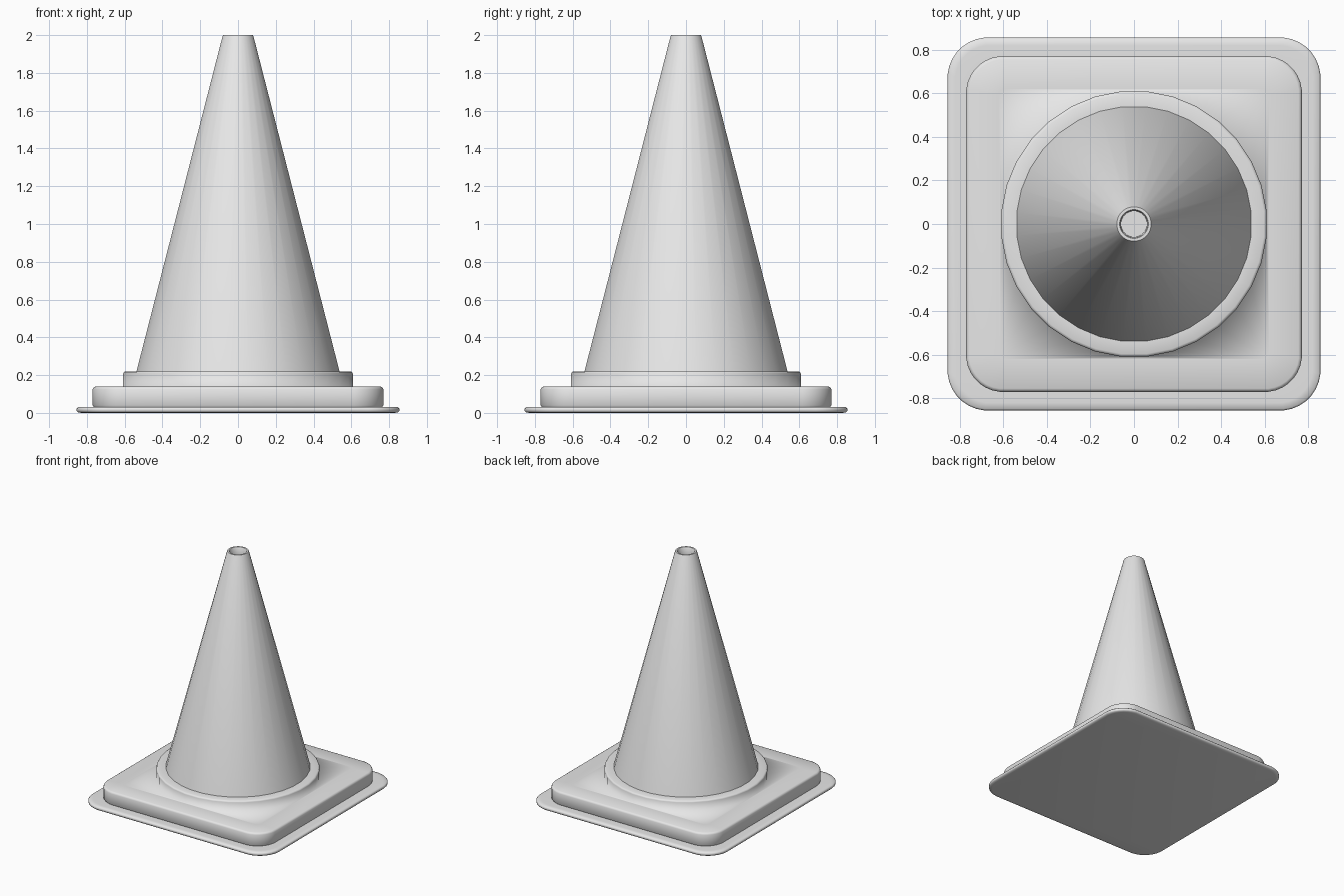
import bpy, bmesh, math

old = bpy.data.objects.get("Cube")
if old:
    bpy.data.objects.remove(old)

STEPS = 8  # points per quarter turn

grey = bpy.data.materials.new("light_grey")
grey.use_nodes = True
colour = (0.8, 0.8, 0.8, 1)
grey.diffuse_color = colour
grey.node_tree.nodes["Principled BSDF"].inputs["Base Color"].default_value = colour


def ring(bm, half, corner, z):
    """Rounded square outline; a circle when corner equals half."""
    verts = []
    for i in range(4 * STEPS):
        a = (i + 0.5) * math.pi / 2 / STEPS
        c, s = math.cos(a), math.sin(a)
        inner = half - corner
        verts.append(bm.verts.new((math.copysign(inner, c) + corner * c,
                                   math.copysign(inner, s) + corner * s, z)))
    return verts


def loft(name, sections, cap_start=False, cap_end=False, angle=40):
    """Skin a stack of (half width, corner radius, height) outlines."""
    bm = bmesh.new()
    rings = [ring(bm, *s) for s in sections]
    n = 4 * STEPS
    for low, high in zip(rings, rings[1:]):
        for i in range(n):
            j = (i + 1) % n
            bm.faces.new((low[i], low[j], high[j], high[i]))
    if cap_start:
        bm.faces.new(rings[0][::-1])
    if cap_end:
        bm.faces.new(rings[-1])
    mesh = bpy.data.meshes.new(name)
    bm.to_mesh(mesh)
    bm.free()
    mesh.materials.append(grey)
    obj = bpy.data.objects.new(name, mesh)
    bpy.context.collection.objects.link(obj)
    bpy.ops.object.select_all(action='DESELECT')
    obj.select_set(True)
    bpy.context.view_layer.objects.active = obj
    bpy.ops.object.shade_smooth_by_angle(angle=math.radians(angle))
    return obj


# Thin foot plate with softly rounded rim
loft("foot_plate", [
    (0.83, 0.16, 0.0), (0.848, 0.178, 0.003), (0.855, 0.185, 0.01),
    (0.855, 0.185, 0.023), (0.848, 0.178, 0.03), (0.82, 0.16, 0.032),
    (0.765, 0.165, 0.032)], cap_start=True, angle=60)

# Raised square block blending into the round collar
loft("base_block_and_collar", [
    (0.765, 0.165, 0.032), (0.77, 0.17, 0.04), (0.77, 0.17, 0.125),
    (0.765, 0.165, 0.135), (0.755, 0.155, 0.14), (0.62, 0.03, 0.14),
    (0.611, 0.611, 0.14), (0.611, 0.611, 0.208), (0.607, 0.607, 0.216),
    (0.598, 0.598, 0.22), (0.54, 0.54, 0.22)], angle=100)

# Tapered cone with a shallow hollow tip
def circle(r, z):
    return (r, r, z)

loft("cone_body", [circle(0.54, 0.22), circle(0.082, 1.995), circle(0.079, 2.0),
                   circle(0.066, 2.0), circle(0.062, 1.995), circle(0.06, 1.94)],
     cap_end=True, angle=50)
